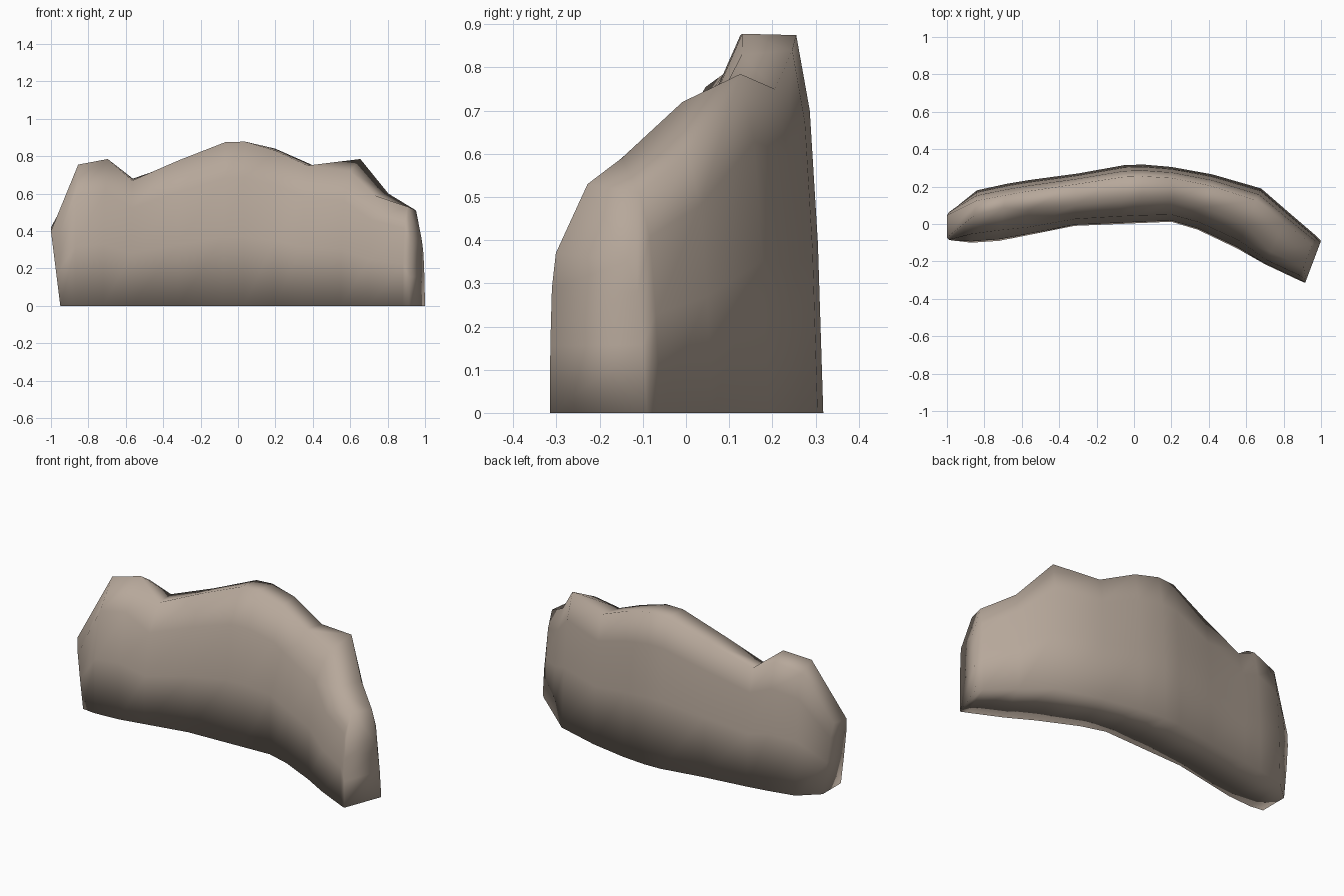
import bpy, bmesh

if "Cube" in bpy.data.objects:
    bpy.data.objects.remove(bpy.data.objects["Cube"])

stone = bpy.data.materials.new("warm grey stone")
stone.diffuse_color = (0.47, 0.39, 0.325, 1)
stone.use_nodes = True
stone.node_tree.nodes["Principled BSDF"].inputs["Base Color"].default_value = stone.diffuse_color

# Stations along the curved wall:
# front base x, y, back base x, y, front top z, back top z, front lean, end bulge
stations = [
    (-.95, -.09, -.95, .08, .40, .42, .25, -.05),
    (-.87, -.10, -.84, .18, .755, .70, 1.3, 0),
    (-.72, -.09, -.68, .215, .785, .74, 1.45, 0),
    (-.57, -.06, -.56, .235, .67, .68, 1.1, 0),
    (-.32, -.01, -.30, .27, .78, .77, 1, 0),
    (-.08, .0, -.05, .315, .875, .87, 1, 0),
    (.03, .005, .05, .318, .878, .875, 1, 0),
    (.20, .012, .20, .305, .83, .84, 1, 0),
    (.34, -.03, .42, .265, .75, .75, 1, 0),
    (.55, -.13, .68, .19, .72, .785, .95, 0),
    (.70, -.215, .83, .06, .59, .60, .6, 0),
    (.88, -.30, .97, -.06, .53, .51, .75, 0),
    (.915, -.315, 1.0, -.09, .37, .35, .15, 0),
]
# Cross-section: depth fraction, height fraction, True on the front side
profile = [(0, 0, True), (.02, .42, True), (.13, .78, True), (.40, 1, True),
           (.80, 1, False), (.90, .8, False), (.96, .45, False), (1, 0, False)]

# Wall body: loft the section through the stations
bm = bmesh.new()
rings = []
for fx, fy, bx, by, zf, zb, lean, bulge in stations:
    ring = []
    for u, h, front in profile:
        d = u * lean if front else u
        z = h * (zf if front else zb)
        ring.append(bm.verts.new((fx + (bx - fx) * d + bulge * h,
                                  fy + (by - fy) * d, z)))
    rings.append(ring)
n = len(profile)
for a, b in zip(rings, rings[1:]):
    for i in range(n):
        j = (i + 1) % n
        bm.faces.new((a[i], b[i], b[j], a[j]))

# End caps as strips between front and back
for ring in (rings[0], rings[-1]):
    for i in range(n // 2 - 1):
        bm.faces.new((ring[i], ring[i + 1], ring[n - 2 - i], ring[n - 1 - i]))
bmesh.ops.recalc_face_normals(bm, faces=bm.faces)

# Worn stone: smooth all over
for f in bm.faces:
    f.smooth = True
me = bpy.data.meshes.new("rock_wall")
bm.to_mesh(me)
bm.free()
me.materials.append(stone)
rock = bpy.data.objects.new("rock_wall", me)
bpy.context.collection.objects.link(rock)
